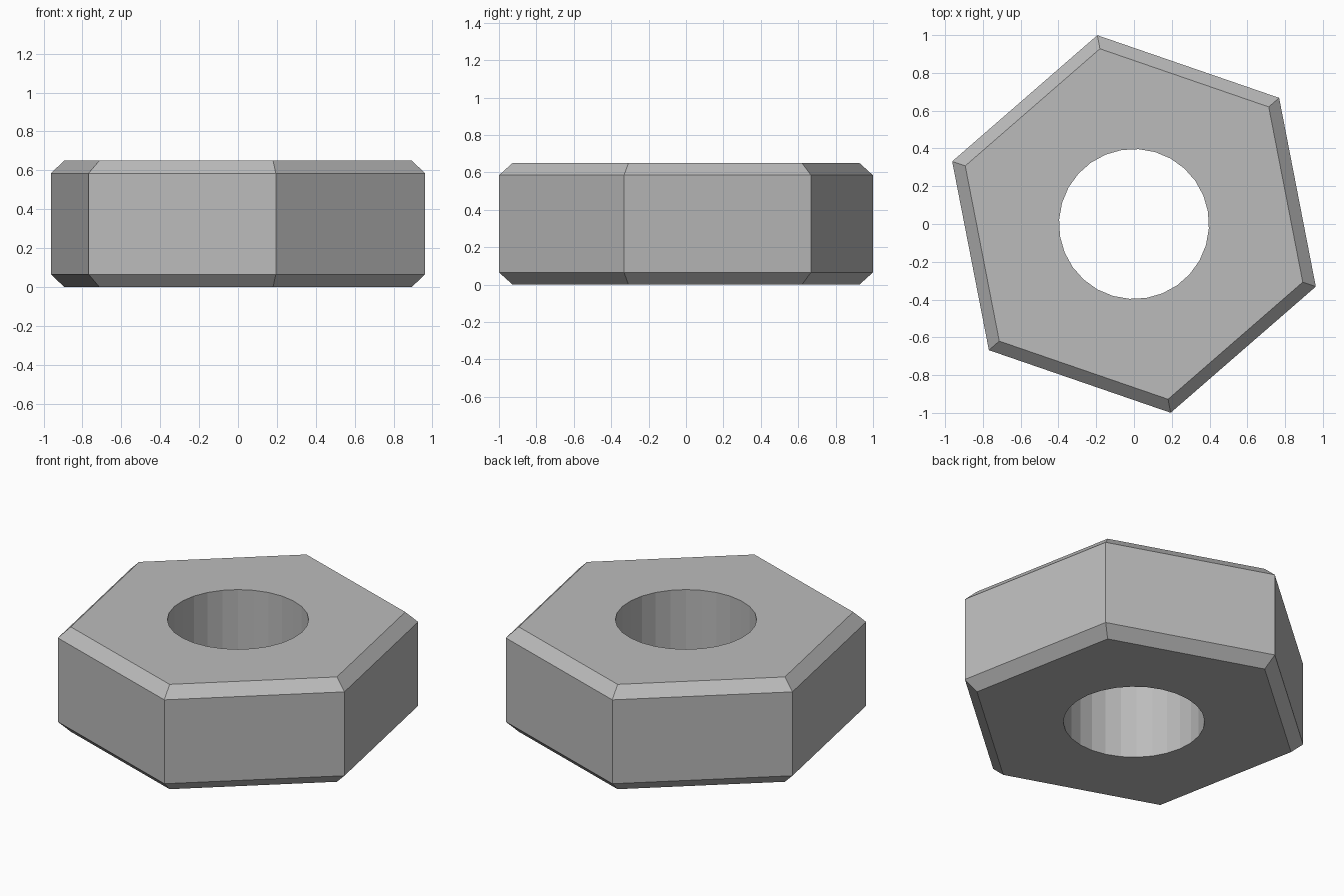
import bpy
import bmesh
from math import cos, sin, radians, tau

cube = bpy.data.objects.get("Cube")
if cube:
    bpy.data.objects.remove(cube, do_unlink=True)

HEIGHT, CHAMFER = 0.65, 0.065
OUTER, INNER, BORE = 1.018, 0.945, 0.397
HEX_TURN, BORE_TURN, BORE_SIDES = radians(41), radians(9.3), 28


def ring(bm, sides, radius, z, turn):
    """Add a regular polygon of vertices."""
    angles = [turn + tau * i / sides for i in range(sides)]
    return [bm.verts.new((radius * cos(a), radius * sin(a), z)) for a in angles]


def loop_edges(bm, verts):
    return [bm.edges.get((a, b)) or bm.edges.new((a, b))
            for a, b in zip(verts, verts[1:] + verts[:1])]


def bridge(bm, lower, upper):
    for i in range(len(lower)):
        j = (i + 1) % len(lower)
        bm.faces.new((lower[i], lower[j], upper[j], upper[i]))


bm = bmesh.new()

# Hexagonal side walls with a chamfer at each end
levels = [(INNER, 0), (OUTER, CHAMFER), (OUTER, HEIGHT - CHAMFER), (INNER, HEIGHT)]
hexes = [ring(bm, 6, r, z, HEX_TURN) for r, z in levels]
for lower, upper in zip(hexes, hexes[1:]):
    bridge(bm, lower, upper)

# Round bore through the middle
bores = [ring(bm, BORE_SIDES, BORE, z, BORE_TURN) for z in (0, HEIGHT)]
bridge(bm, bores[1], bores[0])

# Flat end faces around the bore
for outer, inner in ((hexes[0], bores[0]), (hexes[-1], bores[1])):
    edges = loop_edges(bm, outer) + loop_edges(bm, inner)
    bmesh.ops.triangle_fill(bm, use_beauty=True, use_dissolve=False, edges=edges)
bmesh.ops.recalc_face_normals(bm, faces=bm.faces)

mesh = bpy.data.meshes.new("hex_nut")
bm.to_mesh(mesh)
bm.free()
nut = bpy.data.objects.new("hex_nut", mesh)
bpy.context.collection.objects.link(nut)

# Plain grey metal
grey = bpy.data.materials.new("grey_metal")
grey.use_nodes = True
colour = (0.5, 0.5, 0.5, 1)
grey.diffuse_color = colour
grey.node_tree.nodes["Principled BSDF"].inputs["Base Color"].default_value = colour
mesh.materials.append(grey)
